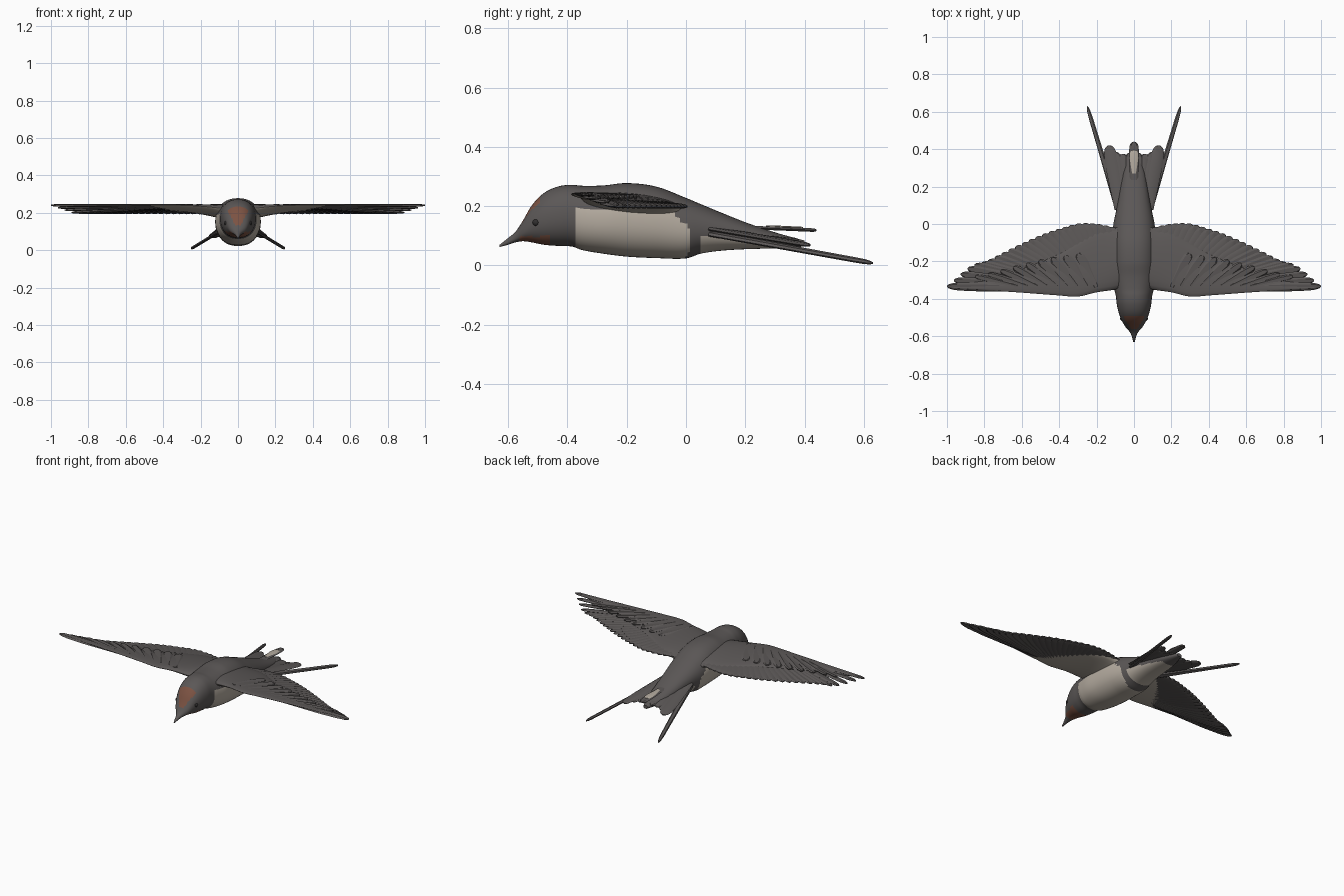
import bpy, bmesh, math
from mathutils import Vector

if "Cube" in bpy.data.objects:
    bpy.data.objects.remove(bpy.data.objects["Cube"])


def material(name, rgb):
    m = bpy.data.materials.new(name)
    m.diffuse_color = (*rgb, 1)
    m.use_nodes = True
    m.node_tree.nodes["Principled BSDF"].inputs["Base Color"].default_value = m.diffuse_color
    return m


GREY = material("slate grey plumage", (0.105, 0.096, 0.094))
CREAM = material("cream plumage", (0.46, 0.41, 0.35))
RUST = material("rust plumage", (0.20, 0.085, 0.055))
BLACK = material("dark eye", (0.03, 0.028, 0.028))
MATS = [GREY, CREAM, RUST, BLACK]


def sample(table, t):
    """Smooth interpolation through rows keyed by their first column."""
    i = 0
    while i < len(table) - 2 and t > table[i + 1][0]:
        i += 1
    a, b = table[i], table[i + 1]
    p, n = table[max(i - 1, 0)], table[min(i + 2, len(table) - 1)]
    h = b[0] - a[0]
    u = (t - a[0]) / h
    out = []
    for k in range(1, len(a)):
        ma = (b[k] - p[k]) / (b[0] - p[0]) * h
        mb = (n[k] - a[k]) / (n[0] - a[0]) * h
        out.append((2*u**3 - 3*u**2 + 1) * a[k] + (u**3 - 2*u**2 + u) * ma
                   + (3*u**2 - 2*u**3) * b[k] + (u**3 - u**2) * mb)
    return out


def loft(bm, rings):
    """Skin a list of closed rings and cap the ends."""
    rows = [[bm.verts.new(p) for p in ring] for ring in rings]
    n = len(rows[0])
    for r, s in zip(rows, rows[1:]):
        for j in range(n):
            bm.faces.new((r[j], r[(j + 1) % n], s[(j + 1) % n], s[j]))
    bm.faces.new(rows[0][::-1])
    bm.faces.new(rows[-1])


def finish(name, bm, rule=None, mirror=False, angle=40):
    bmesh.ops.recalc_face_normals(bm, faces=bm.faces)
    if rule:
        for f in bm.faces:
            f.material_index = rule(f.calc_center_median(), f.normal)
    me = bpy.data.meshes.new(name)
    bm.to_mesh(me)
    bm.free()
    for m in MATS:
        me.materials.append(m)
    ob = bpy.data.objects.new(name, me)
    bpy.context.collection.objects.link(ob)
    if mirror:
        ob.modifiers.new("Mirror", 'MIRROR').use_clip = False
    bpy.ops.object.select_all(action='DESELECT')
    ob.select_set(True)
    bpy.context.view_layer.objects.active = ob
    bpy.ops.object.shade_smooth_by_angle(angle=math.radians(angle))
    return ob


def feather(bm, root, tip, width, thick=0.012, tilt=0.0, base=0.5):
    """Flat blade with a rounded tip."""
    root, tip = Vector(root), Vector(tip)
    d = tip - root
    side = Vector((d.y, -d.x, 0)).normalized()
    side = (side + Vector((0, 0, tilt))).normalized()
    up = side.cross(d).normalized()
    shape = [(0, base), (0.3, 0.5 + base / 2), (0.65, 1), (0.88, 0.9),
             (0.95, 0.7), (0.985, 0.42), (1, 0.12)]
    rings = []
    for t, w in shape:
        c, s, u = root + d * t, side * width * w / 2, up * thick / 2 * min(1, w + 0.3)
        rings.append([c + s, c + s * 0.6 + u, c - s * 0.6 + u,
                      c - s, c - s * 0.6 - u, c + s * 0.6 - u])
    loft(bm, rings)


# Body with head and bill: y, half width, bottom z, top z
BODY = [(-0.63, 0.004, 0.062, 0.069), (-0.60, 0.012, 0.070, 0.093),
        (-0.575, 0.024, 0.078, 0.114), (-0.55, 0.046, 0.082, 0.152),
        (-0.52, 0.063, 0.078, 0.203), (-0.48, 0.080, 0.070, 0.244),
        (-0.43, 0.092, 0.066, 0.267), (-0.385, 0.097, 0.064, 0.272),
        (-0.35, 0.106, 0.052, 0.269), (-0.28, 0.119, 0.040, 0.270),
        (-0.20, 0.122, 0.030, 0.278), (-0.10, 0.120, 0.025, 0.266),
        (0.0, 0.110, 0.024, 0.228), (0.05, 0.100, 0.040, 0.207),
        (0.12, 0.086, 0.050, 0.178), (0.2, 0.072, 0.055, 0.146),
        (0.3, 0.052, 0.058, 0.112), (0.4, 0.015, 0.064, 0.084)]


def body_colour(c, n):
    if c.y < -0.563:
        return 0
    if c.y < -0.37:
        forehead = c.y < -0.495 and c.z > 0.125 and abs(c.x) < 0.012 + 0.5 * (c.z - 0.125)
        throat = c.y < -0.46 and c.z < 0.098
        return 2 if forehead or throat else 0
    if c.y < 0.015:
        corner = max(0, c.y + 0.06) * 1.0
        belly = c.z < 0.195 - corner and c.y < 0.02 - max(0, 0.07 - c.z) * 0.5
        return 1 if belly else 0
    return 1 if 0.05 < c.y < 0.3 and c.z < 0.105 - (c.y - 0.05) * 0.16 else 0


bm = bmesh.new()
rings = []
for i in range(121):
    y = -0.63 + 1.03 * i / 120
    w, lo, hi = sample(BODY, y)
    ring = []
    for j in range(48):
        a = math.tau * j / 48
        c, s = math.cos(a), math.sin(a)
        ring.append((w * math.copysign(abs(c) ** 0.88, c), y,
                     (lo + hi) / 2 + (hi - lo) / 2 * math.copysign(abs(s) ** 0.92, s)))
    rings.append(ring)
loft(bm, rings)
finish("body", bm, body_colour)

# Eyes
bm = bmesh.new()
bmesh.ops.create_uvsphere(bm, u_segments=16, v_segments=10, radius=0.013)
bmesh.ops.translate(bm, verts=bm.verts, vec=(0.062, -0.505, 0.145))
finish("eyes", bm, lambda c, n: 3, True)

# Wing arm with coverts: x, leading y, trailing y, leading z, trailing z, thickness
ARM = [(0.04, -0.33, 0.02, 0.215, 0.18, 0.09), (0.10, -0.35, -0.02, 0.225, 0.192, 0.068),
       (0.20, -0.365, -0.04, 0.235, 0.202, 0.042), (0.30, -0.388, -0.10, 0.240, 0.212, 0.030),
       (0.40, -0.382, -0.16, 0.242, 0.218, 0.025), (0.60, -0.367, -0.24, 0.243, 0.224, 0.019),
       (0.80, -0.354, -0.30, 0.243, 0.232, 0.013), (0.97, -0.345, -0.33, 0.243, 0.238, 0.008)]


def arm_colour(c, n):
    edge = 0.46 + 0.03 * math.sin(c.y * 60)
    return 1 if n.z < -0.25 and c.x < edge else 0


bm = bmesh.new()
rings = []
for i in range(49):
    x = 0.04 + 0.93 * i / 48
    y0, y1, z0, z1, th = sample(ARM, x)
    ring = []
    for j in range(24):
        a = math.tau * j / 24
        u = (1 - math.cos(a)) / 2
        ring.append((x, y0 + (y1 - y0) * u, z0 + (z1 - z0) * u + th / 2 * math.sin(a)))
    rings.append(ring)
loft(bm, rings)
finish("wing_arm", bm, arm_colour, True)

# Flight feathers fanned along the trailing edge: x, tip y
EDGE = [(0.10, -0.02), (0.20, 0.0), (0.30, 0.002), (0.40, -0.025), (0.50, -0.06),
        (0.60, -0.105), (0.70, -0.155), (0.80, -0.205), (0.87, -0.225),
        (0.92, -0.262), (0.96, -0.298), (1.0, -0.333)]
bm = bmesh.new()
COUNT = 25
for i in range(COUNT):
    t = i / (COUNT - 1)
    x = 0.12 + 0.88 * t
    y = sample(EDGE, x)[0]
    z = 0.198 + 0.042 * max(0, (x - 0.88) / 0.12)
    feather(bm, (0.06 + 0.40 * x, -0.30 - 0.045 * t, 0.229 + 0.008 * t), (x, y, z),
            0.085 - 0.037 * t, 0.011, -0.14)
finish("flight_feathers", bm, None, True, 25)

# Raised covert feathers on the upper wing
bm = bmesh.new()
for i in range(9):
    t = i / 8
    x = 0.30 + 0.55 * t
    y = sample(EDGE, x)[0] * 0.55 - 0.16
    feather(bm, (0.2 + 0.42 * t, -0.335, 0.242), (x, y, 0.231), 0.06 - 0.025 * t, 0.012, -0.1)
finish("upper_coverts", bm, None, True, 25)

# Tail fan
bm = bmesh.new()
for tx, ty, tz, w in [(0.135, 0.42, 0.068, 0.075), (0.10, 0.385, 0.074, 0.07),
                      (0.06, 0.375, 0.08, 0.07), (0.025, 0.38, 0.085, 0.06)]:
    feather(bm, (tx * 0.55, 0.08, 0.125), (tx, ty, tz), w, 0.012, -0.1, 0.8)
finish("tail_fan", bm, None, True, 25)

# Long outer tail streamers
bm = bmesh.new()
feather(bm, (0.085, 0.08, 0.108), (0.25, 0.63, 0.008), 0.026, 0.014, -0.35, 1.4)
finish("tail_streamers", bm, None, True, 30)

# Raised centre tail feather with its pale patch
bm = bmesh.new()
feather(bm, (0, 0.22, 0.128), (0, 0.44, 0.119), 0.055, 0.012, 0, 0.8)
finish("centre_tail_feather", bm, None, False, 25)
bm = bmesh.new()
feather(bm, (0, 0.27, 0.133), (0, 0.395, 0.127), 0.046, 0.007, 0, 0.45)
finish("tail_patch", bm, lambda c, n: 1)
